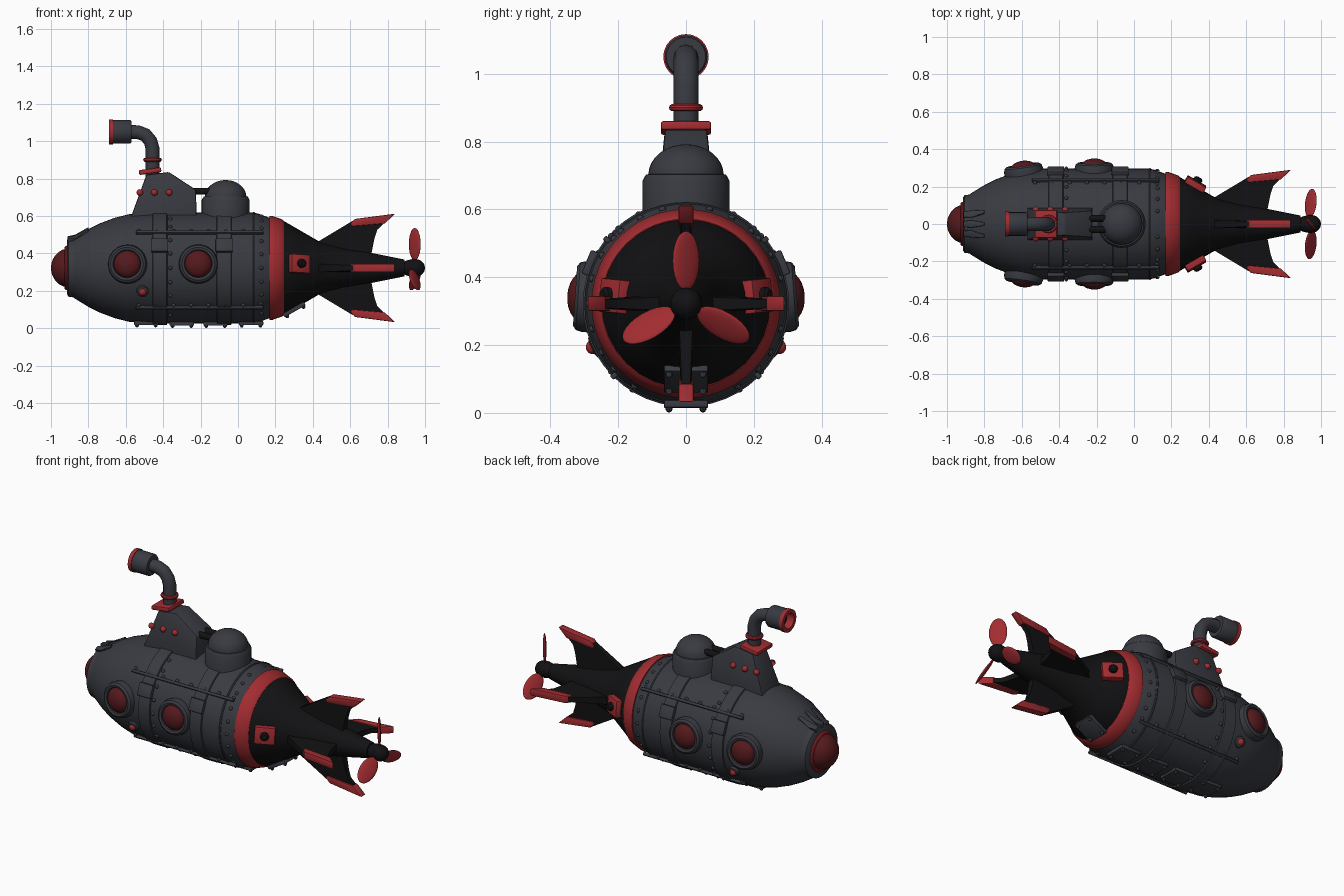
import bpy, bmesh
from math import pi, sin, cos, radians
from mathutils import Matrix, Vector

if "Cube" in bpy.data.objects:
    bpy.data.objects.remove(bpy.data.objects["Cube"])

C = 0.322  # height of the hull axis


def mat(name, rgb):
    m = bpy.data.materials.new(name)
    m.diffuse_color = (*rgb, 1)
    m.use_nodes = True
    m.node_tree.nodes["Principled BSDF"].inputs["Base Color"].default_value = m.diffuse_color
    return m


HULL = mat("hull_grey", (0.04, 0.043, 0.053))
RED = mat("red_trim", (0.36, 0.025, 0.03))
GLASS = mat("dark_red_glass", (0.09, 0.01, 0.012))
BLACK = mat("black_metal", (0.006, 0.006, 0.007))

T = lambda x, y, z: Matrix.Translation((x, y, z))
R = lambda deg, axis: Matrix.Rotation(radians(deg), 4, axis)
S = lambda x, y, z: Matrix.Diagonal((x, y, z, 1))
AXIS = T(0, 0, C) @ R(90, 'Y')  # local z runs along the hull


def spoke(x, deg, r, tilt=0):
    """Frame on the hull with local z pointing outward."""
    return T(0, 0, C) @ R(deg, 'X') @ T(x, 0, r) @ R(tilt, 'Y')


def finish(name, bm, m, angle=35):
    bmesh.ops.remove_doubles(bm, verts=bm.verts, dist=1e-6)
    bmesh.ops.recalc_face_normals(bm, faces=bm.faces)
    me = bpy.data.meshes.new(name)
    bm.to_mesh(me)
    bm.free()
    me.shade_smooth()
    me.set_sharp_from_angle(angle=radians(angle))
    me.materials.append(m)
    ob = bpy.data.objects.new(name, me)
    bpy.context.collection.objects.link(ob)
    return ob


def lathe(name, prof, m, frames, seg=24):
    """Revolve (height, radius) points round local z, once per frame."""
    bm = bmesh.new()
    for f in frames:
        rings = [[bm.verts.new(f @ Vector((r * cos(2 * pi * i / seg), r * sin(2 * pi * i / seg), h)))
                  for i in range(seg)] for h, r in prof]
        for a, b in zip(rings, rings[1:]):
            for i in range(seg):
                j = (i + 1) % seg
                bm.faces.new((a[i], a[j], b[j], b[i]))
    return finish(name, bm, m)


def prism(name, outline, m, frames, bevel=0.0):
    """Side outline of (x, z, half width) points, thickened both ways in y."""
    bm = bmesh.new()
    n = len(outline)
    for f in frames:
        a, b = [[bm.verts.new(f @ Vector((x, s * w, z))) for x, z, w in outline] for s in (-1, 1)]
        bm.faces.new(a)
        bm.faces.new(b[::-1])
        for i in range(n):
            bm.faces.new((a[i], b[i], b[(i + 1) % n], a[(i + 1) % n]))
    if bevel:
        bmesh.ops.recalc_face_normals(bm, faces=bm.faces)
        bmesh.ops.bevel(bm, geom=bm.edges[:], offset=bevel, segments=2, affect='EDGES', profile=0.5)
    return finish(name, bm, m)


def box(name, sx, sy, sz, m, frames, bevel=0.0):
    x, z = sx / 2, sz / 2
    return prism(name, [(-x, -z, sy / 2), (x, -z, sy / 2), (x, z, sy / 2), (-x, z, sy / 2)], m, frames, bevel)


def dome(r, h, n=6, z0=0.0):
    return [(z0 + h * sin(pi / 2 * i / n), r * cos(pi / 2 * i / n)) for i in range(n + 1)]


def torus(R0, r, z=0.0, n=10):
    return [(z + r * sin(2 * pi * i / n), R0 + r * cos(2 * pi * i / n)) for i in range(n + 1)]


# Hull, nose flange and nose window
hull = [(-.915, 0), (-.915, .14), (-.905, .155), (-.88, .157), (-.87, .165), (-.8, .208), (-.74, .238),
        (-.66, .268), (-.58, .288), (-.48, .296), (.08, .296), (.11, .29), (.17, .268), (.18, .2)]
lathe("hull", hull, HULL, [AXIS], 48)
lathe("nose_window", [(-.9 - h, r) for h, r in dome(.105, .1, 8)], GLASS, [AXIS], 32)
lathe("nose_window_rim", torus(.108, .011, -.916), RED, [AXIS], 32)
prism("nose_vent", [(-.915, .14, .014), (-.91, .17, .016), (-.87, .178, .018), (-.8, .218, .01), (-.8, .19, .01)],
      HULL, [spoke(0, d, 0) for d in (-18, 0, 18)], .004)

# Raised hull bands and their cover plates
for x in (-.418, -.074):
    lathe("hull_band", [(x - .042, .29), (x - .037, .304), (x + .037, .304), (x + .042, .29)], HULL, [AXIS], 48)
lathe("seam_ring", torus(.294, .006, .085, 6), HULL, [AXIS], 48)
box("band_plate", .09, .075, .025, HULL, [spoke(x, s * 67, .307) for x in (-.418, -.074) for s in (-1, 1)], .005)

# Side rails with rivets
box("side_rail", .68, .016, .02, HULL, [spoke(-.205, s * d, .3) for d in (51, 135) for s in (-1, 1)], .004)
rivet = dome(.011, .011, 3)
spots = [(x, s * d) for x in (-.362, .125) for s in (-1, 1) for d in (14, 28, 42, 60, 75, 90, 105, 120, 148)]
spots += [(-.53 + .093 * i, s * d) for i in range(8) for s in (-1, 1) for d in (48, 132)]
lathe("hull_rivets", rivet, HULL, [spoke(x, d, .296 if x < .1 else .284) for x, d in spots], 8)

# Portholes: rings and glass
ports = [spoke(x, s * 86, r, t) for x, r, t in ((-.59, .282, -8), (-.212, .294, 0)) for s in (-1, 1)]
lathe("porthole_ring", [(-.05, .1), (.005, .105), (.025, .1), (.034, .088), (.03, .075), (.01, .07)], HULL, ports, 32)
lathe("porthole_glass", dome(.073, .045, 6, .012), GLASS, ports, 32)

# Small side lamps
lamps = [spoke(-.51, s * 115, .292) for s in (-1, 1)]
lathe("lamp_base", [(0, .033), (.012, .031), (.016, .02)], HULL, lamps, 16)
lathe("lamp", dome(.022, .024, 4, .008), RED, lamps, 16)

# Keel plates with bolts
keel = [(-.49, .294, 0), (-.3, .297, 0), (-.12, .297, 0), (.07, .295, 0), (.3, .222, 30)]
box("keel_plate", .13, .13, .022, HULL, [spoke(x, 180, r, t) for x, r, t in keel], .004)
lathe("keel_bolts", dome(.011, .014, 3, .01), HULL,
      [spoke(x, 180, r, t) @ T(a * .05, b * .05, 0) for x, r, t in keel for a in (-1, 1) for b in (-1, 1)], 8)

# Conning tower with collar and studs
prism("conning_tower", [(-.585, .56, .09), (-.49, .82, .064), (-.37, .835, .062), (-.225, .74, .072), (-.22, .56, .09)],
      HULL, [Matrix()], .008)
box("tower_collar", .12, .148, .026, RED, [T(-.47, 0, .84) @ R(-8, 'Y')], .007)
lathe("tower_studs", dome(.018, .02, 4), RED,
      [T(x, s * .073, .725) @ R(-s * 90, 'X') for x in (-.525, -.447, -.368) for s in (-1, 1)], 12)

# Periscope tube
cu = bpy.data.curves.new("periscope_tube", 'CURVE')
cu.dimensions = '3D'
cu.bevel_depth, cu.bevel_resolution, cu.use_fill_caps = .037, 4, True
path = [(-.457, .8), (-.457, .96), (-.468, 1.0), (-.495, 1.033), (-.535, 1.048), (-.6, 1.05)]
sp = cu.splines.new('POLY')
sp.points.add(len(path) - 1)
for p, (x, z) in zip(sp.points, path):
    p.co = (x, 0, z, 1)
cu.materials.append(HULL)
tube = bpy.data.objects.new("periscope_tube", cu)
bpy.context.collection.objects.link(tube)

# Periscope head, rim, lens and clamp ring
head = T(-.57, 0, 1.05) @ R(-90, 'Y')
lathe("periscope_head", [(0, 0), (0, .058), (.008, .063), (.1, .063)], HULL, [head], 24)
lathe("periscope_rim", [(.098, .06), (.098, .067), (.121, .067), (.121, .045), (.07, .045)], RED, [head], 24)
lathe("periscope_lens", [(.075, .046), (.075, 0)], BLACK, [head], 24)
lathe("periscope_clamp", torus(.039, .011), RED, [T(-.457, 0, .9)], 24)

# Hatch with dome and link pipes
lathe("hatch_base", [(.56, .128), (.685, .128), (.703, .118), (.705, .1)], HULL, [T(-.066, 0, 0)], 32)
lathe("hatch_dome", dome(.111, .09, 8, .702), HULL, [T(-.066, 0, 0)], 32)
lathe("link_pipes", [(-.27, .018), (-.13, .018)], BLACK, [T(0, y, .732) @ R(90, 'Y') for y in (-.03, .03)], 12)

# Tail cone, red ring and boom
lathe("tail_ring", [(.168, .24), (.168, .277), (.18, .279), (.235, .26), (.245, .25), (.24, .22)], RED, [AXIS], 48)
lathe("tail_cone", [(.2, .25), (.25, .248), (.34, .196), (.44, .138), (.56, .105), (.7, .083), (.89, .045), (.89, 0)],
      BLACK, [AXIS], 32)

# Four tail fins with red tips
quarter = [spoke(0, d, 0) for d in (0, 90, 180, 270)]
prism("tail_fins", [(.4, .08, .02), (.43, .142, .022), (.61, .25, .014), (.82, .275, .012), (.745, .205, .014),
                    (.73, .16, .016), (.71, .06, .02)], BLACK, quarter)
prism("fin_tips", [(.6, .235, .022), (.625, .262, .022), (.84, .29, .022), (.785, .238, .022), (.61, .222, .022)],
      RED, quarter, .005)

# Tail side boxes with knobs
side = [spoke(.325, s * 84, .208, 30) for s in (-1, 1)]
box("tail_box", .115, .1, .05, RED, side, .006)
lathe("tail_box_knob", [(.02, .024), (.04, .024), (.048, .015), (.048, 0)], BLACK, side, 12)

# Propeller hub and blades
lathe("propeller_hub", [(.88, .03), (.9, .04), (.93, .047)] + dome(.047, .05, 5, .95), BLACK, [AXIS], 20)
ball = [(-cos(pi * i / 12), sin(pi * i / 12)) for i in range(13)]
lathe("propeller_blades", ball, RED,
      [spoke(.945, d, .127) @ R(38, 'Z') @ S(.01, .05, .087) for d in (0, 120, 240)], 20)
